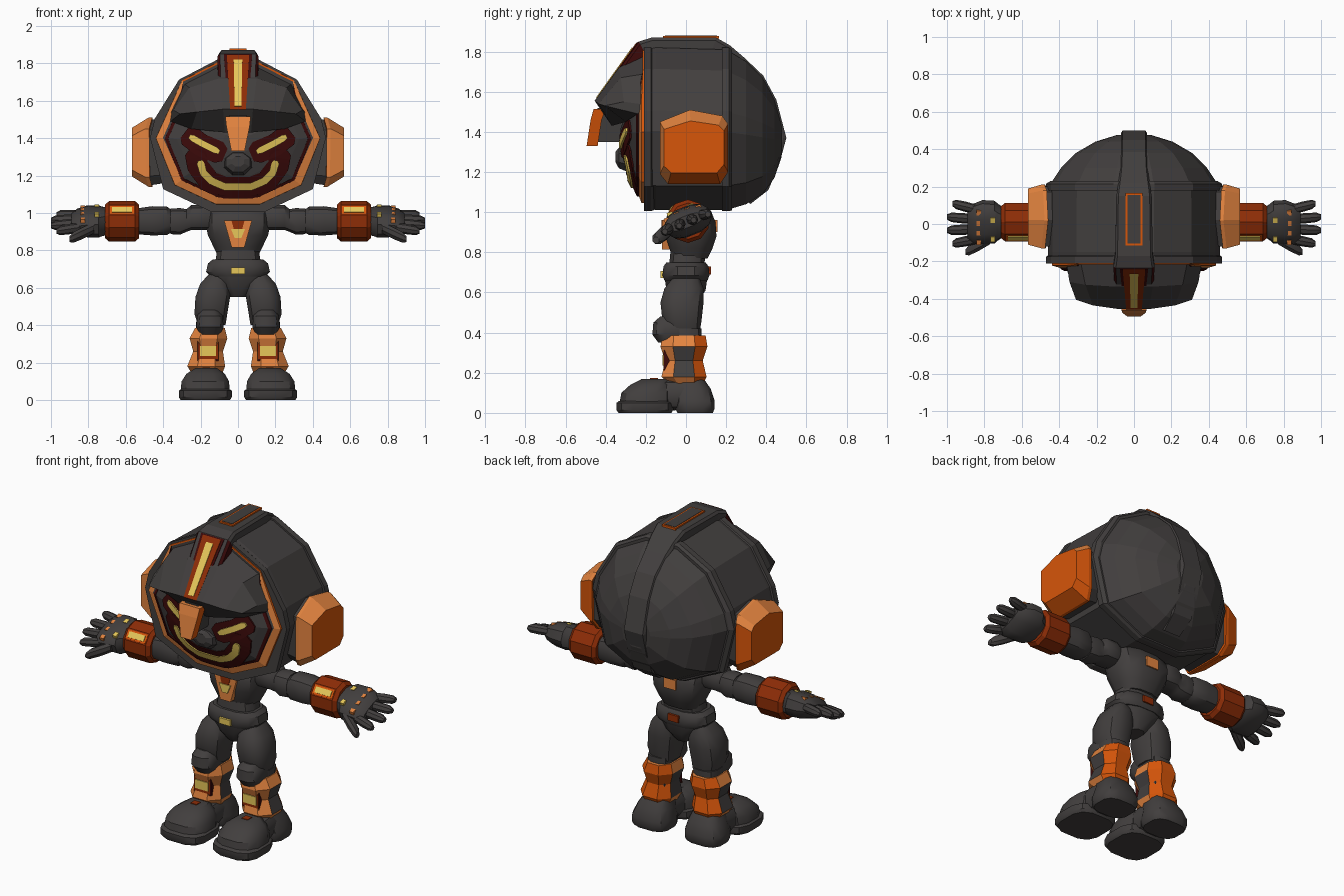
import bpy, bmesh, math
from mathutils import Matrix, Vector, Euler

if "Cube" in bpy.data.objects:
    bpy.data.objects.remove(bpy.data.objects["Cube"])


def material(name, red, green, blue):
    mat = bpy.data.materials.new(name)
    mat.use_nodes = True
    mat.diffuse_color = (red, green, blue, 1)
    mat.node_tree.nodes["Principled BSDF"].inputs["Base Color"].default_value = (red, green, blue, 1)
    return mat


graphite = material("graphite", .054, .049, .048)
orange = material("light orange", .77, .23, .05)
deep = material("deep orange", .68, .092, .003)
rust = material("rust red", .27, .026, .002)
maroon = material("dark maroon", .045, .003, .003)
yellow = material("glow yellow", .86, .62, .11)


# Core builder: skin a list of equal point rings, optionally on both sides
def loft(name, rings, mat, both=False, loop=False, smooth=False):
    made = []
    for side in ((1, -1) if both else (1,)):
        bm = bmesh.new()
        grid = [[bm.verts.new((p[0] * side, p[1], p[2])) for p in ring] for ring in rings]
        count = len(grid[0])
        pairs = list(zip(grid, grid[1:])) + ([(grid[-1], grid[0])] if loop else [])
        for low, high in pairs:
            for i in range(count):
                j = (i + 1) % count
                bm.faces.new((low[i], low[j], high[j], high[i]))
        if not loop:
            bm.faces.new(grid[0])
            bm.faces.new(grid[-1])
        bmesh.ops.recalc_face_normals(bm, faces=bm.faces)
        label = (("left_" if side > 0 else "right_") + name) if both else name
        mesh = bpy.data.meshes.new(label)
        bm.to_mesh(mesh)
        bm.free()
        mesh.materials.append(mat)
        ob = bpy.data.objects.new(label, mesh)
        bpy.context.collection.objects.link(ob)
        if smooth:
            bpy.ops.object.select_all(action="DESELECT")
            ob.select_set(True)
            bpy.context.view_layer.objects.active = ob
            bpy.ops.object.shade_smooth_by_angle(angle=math.radians(35))
        made.append(ob)
    return made


def paint(objects, mat, rule):
    for ob in objects:
        ob.data.materials.append(mat)
        for face in ob.data.polygons:
            if rule(face.center, face.normal):
                face.material_index = len(ob.data.materials) - 1


# Rounded-square tube; each station is position, two centre coordinates, two radii
def tube(name, axis, stations, mat=graphite, both=False, sides=12, square=.75, smooth=True):
    rings = []
    for pos, cu, cv, ru, rv in stations:
        ring = []
        for i in range(sides):
            angle = math.tau * (i + .5) / sides
            c, s = math.cos(angle), math.sin(angle)
            u = cu + ru * math.copysign(abs(c) ** square, c)
            v = cv + rv * math.copysign(abs(s) ** square, s)
            ring.append({"x": (pos, u, v), "y": (u, pos, v), "z": (u, v, pos)}[axis])
        rings.append(ring)
    return loft(name, rings, mat, both, smooth=smooth)


def box(name, centre, size, mat, tilt=0.0, both=False):
    turn = Matrix.Translation(centre) @ Euler((tilt, 0, 0)).to_matrix().to_4x4()
    corners = ((-.5, -.5), (.5, -.5), (.5, .5), (-.5, .5))
    rings = [[turn @ Vector((a * size[0], b * size[1], c * size[2])) for a, b in corners]
             for c in (-.5, .5)]
    return loft(name, rings, mat, both)


def quad(half, front, back, z):
    return [(-half, front, z), (half, front, z), (half, back, z), (-half, back, z)]


def symmetric(half):
    return half + [(-p[0],) + tuple(p[1:]) for p in reversed(half)]


# Helmet shell, lofted front to back
outline = symmetric([(.14, 1.01), (.40, 1.13), (.47, 1.40), (.445, 1.50), (.315, 1.705), (.11, 1.81)])


def shell_ring(y, width, top, bottom):
    return [(x * width, y, bottom + (z - 1.01) / .8 * (top - bottom)) for x, z in outline]


loft("helmet_shell", [shell_ring(*s) for s in (
    (-.19, .98, 1.81, 1.02), (-.15, .98, 1.82, 1.01), (.2, .97, 1.81, 1.01),
    (.3, .83, 1.75, 1.04), (.38, .66, 1.67, 1.09), (.44, .44, 1.57, 1.17),
    (.475, .2, 1.46, 1.27))], graphite)
for label, y in (("front", -.19), ("rear", .2)):
    loft("helmet_band_" + label, [shell_ring(y + d, w, 1.81 + h, 1.01 - h / 2) for d, w, h in (
        (-.02, .97, -.01), (-.02, 1, .01), (.015, 1, .01), (.03, .95, 0))], graphite)

# Crest over the top and down the back
path = [(-.45, 1.55, .06), (-.345, 1.697, .075), (-.33, 1.717, .105), (-.235, 1.85, .11),
        (-.17, 1.87, .1), (.15, 1.87, .095), (.22, 1.83, .085), (.29, 1.77, .075), (.385, 1.68, .07),
        (.45, 1.56, .07), (.5, 1.37, .07), (.465, 1.24, .07), (.41, 1.11, .07), (.32, 1.04, .06)]
crest = loft("crest", [[(-w, y * .87, 1.4 + (z - 1.4) * .87), (-w, y * .97, 1.4 + (z - 1.4) * .97),
                        (-w * .88, y, z), (w * .88, y, z), (w, y * .97, 1.4 + (z - 1.4) * .97),
                        (w, y * .87, 1.4 + (z - 1.4) * .87)] for y, z, w in path], graphite)
paint(crest, maroon, lambda c, n: abs(n.x) > .6 and c.y < -.22 and c.z > 1.7)
box("crest_top_trim", (0, .025, 1.872), (.09, .28, .012), deep)
box("crest_top_plate", (0, .025, 1.874), (.07, .26, .012), graphite)


# Glowing plates on the sloping front of the crest, wider at the top
def crest_plate(name, top, bottom, start, end, lift, mat):
    rings = []
    for t, half in ((start, bottom), (end, top)):
        y, z = -.45 + .215 * t, 1.55 + .3 * t
        rings.append([(-half, y - lift, z + lift * .7), (half, y - lift, z + lift * .7),
                      (half, y + .01, z - .007), (-half, y + .01, z - .007)])
    loft(name, rings, mat)


crest_plate("crest_front_edge", .076, .052, .0, .99, .003, maroon)
crest_plate("crest_front_plate", .06, .042, .0, .97, .006, rust)
crest_plate("crest_front_light", .023, .018, .05, .88, .009, yellow)

# Orange frame around the face opening: broad below, a thin line above
frame = symmetric([(.12, 1.04), (.345, 1.145), (.448, 1.40), (.38, 1.55), (.305, 1.715), (.11, 1.815)])


def frame_ring(scale, y):
    ring = []
    for x, z in frame:
        upper = z > 1.6
        k = max(scale, .96) if upper else scale
        ring.append((x * k, max(y, -.216) if upper else y, 1.38 + (z - 1.38) * k))
    return ring


ring_parts = loft("face_frame", [frame_ring(k, y) for k, y in (
    (.985, -.18), (.98, -.222), (.87, -.236), (.86, -.19))], orange, loop=True)
paint(ring_parts, deep, lambda c, n: c.z > 1.7 or n.y > -.6 and abs(n.x) > .5)
loft("face_frame_lip", [frame_ring(k, y) for k, y in (
    (.88, -.2), (.874, -.241), (.835, -.25), (.83, -.2))], maroon, loop=True)


# Domed face and the plates that follow it
def dome(x, z):
    return -.33 + .6 * x * x + (z - 1.38) ** 2


face = symmetric([(.11, 1.08), (.31, 1.18), (.41, 1.40), (.34, 1.56)])
loft("face", [[(x * k, dome(x * k, 1.38 + (z - 1.38) * k), 1.38 + (z - 1.38) * k)
               for x, z in face] for k in (1, .8, .6, .4, .2)], graphite)


def face_strip(name, points, width, mat, lift, both=False):
    dense = []
    for a, b in zip(points, points[1:]):
        dense += [Vector(a).lerp(Vector(b), t / 4) for t in range(4)]
    dense.append(Vector(points[-1]))
    rings = []
    for i, p in enumerate(dense):
        along = (dense[min(i + 1, len(dense) - 1)] - dense[max(i - 1, 0)]).normalized()
        taper = .6 if i in (0, len(dense) - 1) else 1
        across = Vector((-along.y, along.x)) * width / 2 * taper
        ring = []
        for q, depth in ((p + across, 0), (p - across, 0), (p - across, .009), (p + across, .009)):
            ring.append((q.x, dome(q.x, q.y) - lift + depth, q.y))
        rings.append(ring)
    loft(name, rings, mat, both)


face_strip("eye_socket", [(.285, 1.43), (.20, 1.365), (.07, 1.31)], .12, maroon, .006, True)
face_strip("eye", [(.26, 1.41), (.19, 1.37), (.10, 1.325)], .036, yellow, .012, True)
face_strip("mouth_surround", symmetric([(.23, 1.34), (.215, 1.25), (.15, 1.165), (.07, 1.135)]), .115, maroon, .005)
face_strip("mouth", symmetric([(.205, 1.28), (.185, 1.215), (.14, 1.17), (.07, 1.14)]), .04, yellow, .012)
tube("nose", "y", [(-.29, 0, 1.265, .085, .07), (-.335, 0, 1.27, .07, .055),
                   (-.35, 0, 1.275, .035, .03)], sides=8, square=1, smooth=False)

# Heavy brow and the ornament at its centre
brow_back = symmetric([(.362, -.2, 1.535), (.286, -.2, 1.69), (.1, -.2, 1.785)])
brow_mid = symmetric([(.345, -.31, 1.55), (.26, -.325, 1.67), (.1, -.335, 1.72)])
brow_edge = symmetric([(.31, -.405, 1.53), (.22, -.435, 1.54), (.08, -.455, 1.555)])
brow_under = symmetric([(.36, -.24, 1.49), (.25, -.30, 1.45), (.07, -.37, 1.43)])
loft("brow", list(zip(brow_back, brow_mid, brow_edge, brow_under)), graphite)
loft("nose_bridge", [quad(.045, -.44, -.28, 1.52), quad(.03, -.46, -.29, 1.35)], graphite)
ornament = loft("brow_ornament", [quad(.068, -.46, -.40, 1.515), quad(.062, -.475, -.42, 1.46),
                                  quad(.035, -.495, -.44, 1.33)], orange)
paint(ornament, deep, lambda c, n: abs(n.x) > .5)

# Ear pods: dished caps whose top and bottom lean in to the head
pod = [(-.13, 1.45), (.02, 1.51), (.18, 1.48), (.21, 1.44), (.21, 1.2), (.17, 1.14), (-.09, 1.14), (-.13, 1.19)]


def pod_ring(x, wide, tall, bend=0.0):
    return [(x - bend * abs(z - 1.325), .035 + (y - .035) * wide, 1.325 + (z - 1.325) * tall) for y, z in pod]


loft("ear_mount", [pod_ring(.40, .9, .9), pod_ring(.515, .95, .95, .28)], graphite, True)
ears = loft("ear_pod", [pod_ring(.51, 1, 1, .28), pod_ring(.53, 1, 1, .28), pod_ring(.568, .88, .7)], deep, True)
paint(ears, orange, lambda c, n: n.y < -.35 or n.z > .3)

# Torso, waist and hips
tube("neck", "z", [(.97, 0, .02, .09, .08), (1.05, 0, .02, .09, .08)])
tube("chest", "z", [(.77, 0, .02, .11, .09), (.82, 0, .025, .135, .11), (.88, 0, .025, .165, .13),
                    (.95, 0, .02, .18, .13), (1.0, 0, .02, .18, .11), (1.03, 0, .02, .11, .09)])
tube("waist", "z", [(.7, 0, 0, .13, .09), (.8, 0, .01, .115, .09)])
tube("belt", "z", [(.66, 0, 0, .15, .11), (.685, 0, 0, .175, .12), (.73, 0, 0, .165, .115), (.75, 0, 0, .14, .1)])
tube("pelvis", "z", [(.55, 0, 0, .045, .06), (.61, 0, 0, .1, .1), (.68, 0, 0, .15, .11)])
for label, top, bottom, mat, front, size in (("chest_badge", .96, .815, orange, -.12, .075),
                                             ("chest_badge_core", .96, .89, rust, -.123, .035),
                                             ("chest_badge_light", .915, .865, yellow, -.128, .038)):
    loft(label, [quad(size * .45, front, -.05, bottom), quad(size, front, -.05, top)], mat)
box("belt_light", (0, -.118, .69), (.075, .02, .035), yellow)
box("back_badge", (0, .148, .93), (.08, .02, .06), orange)
box("belt_rear_badge", (0, .115, .71), (.07, .02, .04), rust)

# Arms and cuffs
tube("upper_arm", "x", [(.13, .01, .97, .06, .06), (.18, .01, .975, .08, .068), (.25, .01, .975, .08, .068),
                        (.275, .01, .96, .065, .062), (.31, .01, .955, .073, .073),
                        (.36, .01, .955, .065, .07)], both=True)
tube("forearm", "x", [(.34, .01, .955, .05, .05), (.38, .01, .958, .078, .078), (.46, .01, .958, .08, .08),
                      (.55, .01, .955, .07, .07)], both=True)
tube("cuff", "x", [(.53, .01, .955, .09, .09), (.55, .01, .955, .108, .108), (.69, .01, .955, .108, .108),
                   (.71, .01, .955, .09, .09)], rust, True, sides=10, square=1, smooth=False)
for label, length, height, out, mat in (("cuff_trim", .13, .052, .098, deep), ("cuff_light", .105, .034, .102, yellow)):
    lean = math.radians(54)
    box(label, (.62, .01 - out * math.sin(lean), .955 + out * math.cos(lean)), (length, height, .014), mat, lean, True)


# Hands: built flat, then rolled so the index side drops forward
def finger(name, start, end, radius):
    a, b = Vector(start), Vector(end)
    stations = []
    for t, k in ((0, .9), (.45, 1), (.85, .9), (1, .5)):
        p = a.lerp(b, t)
        stations.append((p.x, p.y, p.z, radius * k, radius * k))
    return tube(name, "x", stations, both=True, sides=8, square=1)


hand = tube("palm", "x", [(.69, .01, .955, .07, .07), (.73, .01, .955, .10, .072), (.745, .01, .955, .115, .075),
                          (.81, .01, .955, .12, .07), (.86, 0, .955, .11, .055), (.89, 0, .955, .085, .03)], both=True)
for i, (label, reach) in enumerate((("little", .97), ("ring", 1.0), ("middle", 1.0), ("index", .97))):
    y = .085 - i * .057
    hand += finger(label + "_finger", (.84, y, .96), (reach, y * 1.35, .95), .028)
    hand += box(label + "_knuckle_light", (.83, y, 1.013 - abs(y) * .14), (.026, .026, .02), orange, both=True)
for label, y in (("rear", .05), ("front", -.06)):
    hand += box(label + "_hand_light", (.755, y, 1.021), (.024, .03, .02), yellow, both=True)
pivot = Matrix.Translation((0, .01, .955))
for ob in hand:
    ob.data.transform(pivot @ Matrix.Rotation(math.radians(22), 4, "X") @ pivot.inverted())
finger("thumb", (.77, -.08, .92), (.90, -.15, .86), .034)

# Legs with shin guards
tube("thigh", "z", [(.40, .14, -.01, .075, .08), (.46, .145, -.02, .09, .10), (.55, .135, -.02, .095, .11),
                    (.62, .125, -.01, .08, .1), (.67, .11, 0, .05, .07)], both=True)
tube("knee", "z", [(.35, .15, -.06, .055, .08), (.39, .15, -.07, .075, .10), (.45, .15, -.07, .07, .095),
                   (.48, .15, -.06, .05, .07)], both=True)
tube("shin", "z", [(.12, .165, 0, .075, .08), (.42, .15, 0, .075, .08)], both=True)
guards = tube("shin_guard", "z", [(.14, .165, 0, .085, .09), (.18, .17, -.01, .108, .12), (.26, .16, -.01, .085, .10),
                                  (.33, .158, -.01, .108, .125), (.385, .15, -.01, .085, .115)],
              orange, True, sides=8, square=.85, smooth=False)
paint(guards, deep, lambda c, n: n.y > .3)
paint(guards, graphite, lambda c, n: abs(n.x) > .86 and .18 < c.z < .33)
for label, wide, tall, front, mat in (("shin_edge", .112, .105, -.11, maroon), ("shin_plate", .104, .085, -.113, rust),
                                      ("shin_light", .085, .052, -.118, yellow)):
    box(label, (.16, front + .02, .262), (wide, .04, tall), mat, both=True)

# Boots: toe, heel and instep
tube("boot_sole", "z", [(0, .175, -.205, .135, .135), (.015, .175, -.205, .145, .145),
                        (.05, .175, -.205, .145, .145), (.06, .175, -.205, .13, .13)], both=True, square=.65)
tube("boot_toe", "z", [(.05, .175, -.2, .135, .135), (.1, .175, -.195, .13, .13), (.14, .173, -.175, .105, .105),
                       (.17, .17, -.15, .06, .07)], both=True)
tube("boot_heel", "z", [(0, .175, .045, .11, .09), (.02, .175, .045, .12, .1), (.06, .175, .045, .12, .1),
                        (.12, .17, .035, .1, .09), (.17, .165, .01, .08, .08)], both=True, square=.65)
tube("boot_instep", "y", [(-.2, .172, .085, .09, .075), (-.08, .172, .09, .1, .08),
                          (.05, .17, .095, .09, .08)], both=True)
box("boot_light", (.17, -.16, .167), (.04, .04, .014), rust, both=True)
